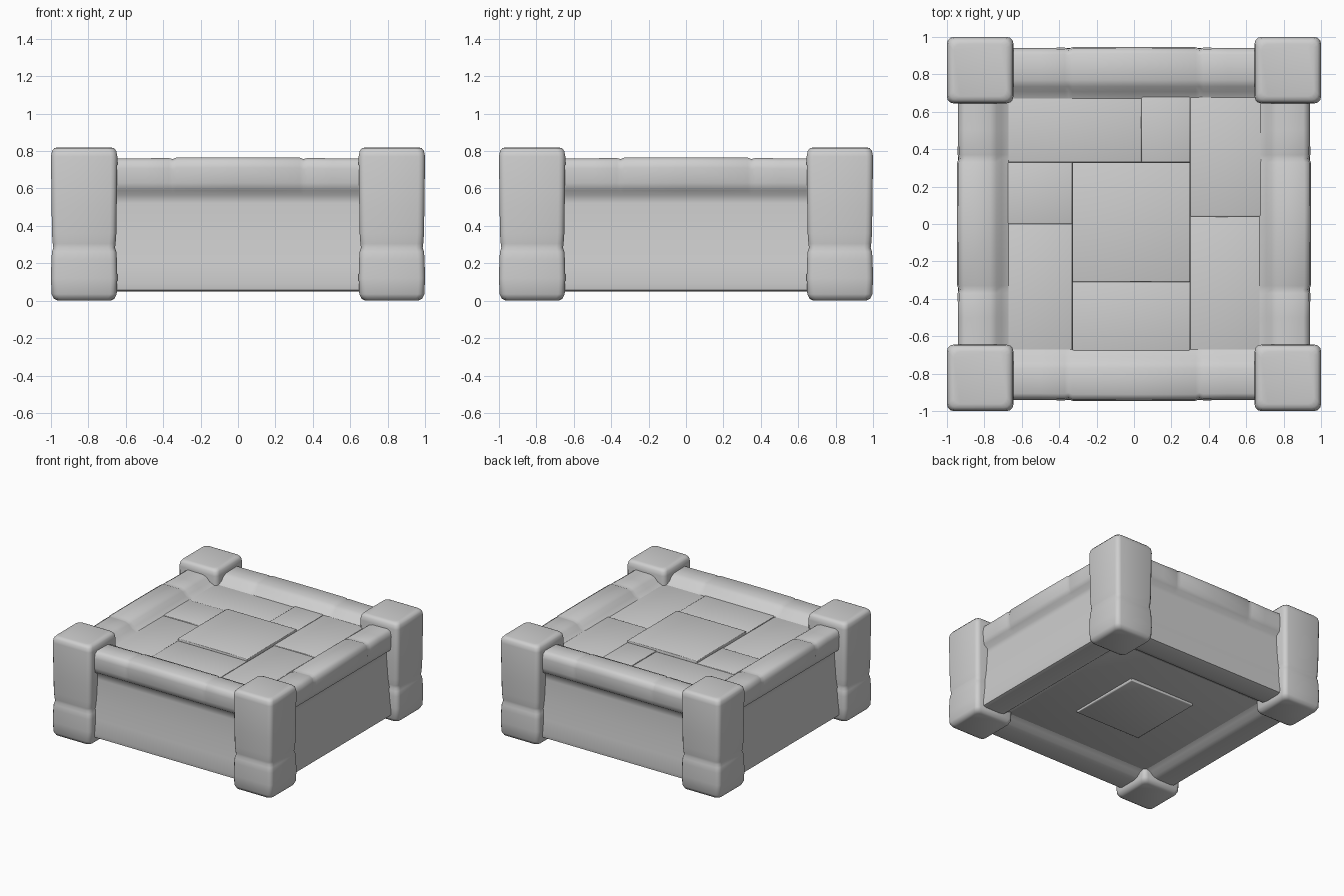
import bpy, bmesh, math

if "Cube" in bpy.data.objects:
    bpy.data.objects.remove(bpy.data.objects["Cube"])

stone = bpy.data.materials.new("grey stone")
stone.diffuse_color = (0.62, 0.62, 0.62, 1)
stone.use_nodes = True
stone.node_tree.nodes["Principled BSDF"].inputs["Base Color"].default_value = stone.diffuse_color


def finish(bm, name, angle=40):
    mesh = bpy.data.meshes.new(name)
    bm.to_mesh(mesh)
    bm.free()
    mesh.materials.append(stone)
    ob = bpy.data.objects.new(name, mesh)
    bpy.context.collection.objects.link(ob)
    bpy.ops.object.select_all(action='DESELECT')
    ob.select_set(True)
    bpy.context.view_layer.objects.active = ob
    bpy.ops.object.shade_smooth_by_angle(angle=math.radians(angle))
    return ob


def loft(rings, name, angle, closed=True):
    """Skin a row of equal-sized rings; closed rings also get end caps."""
    bm = bmesh.new()
    rows = [[bm.verts.new(p) for p in ring] for ring in rings]
    n = len(rows[0])
    for a, b in zip(rows, rows[1:]):
        for i in range(n if closed else n - 1):
            j = (i + 1) % n
            bm.faces.new((a[i], a[j], b[j], b[i]))
    if closed:
        bm.faces.new(rows[0][::-1])
        bm.faces.new(rows[-1])
    return finish(bm, name, angle)


def rounded_square(cx, cy, z, half, radius=0.035, seg=3):
    ring = []
    for k in range(4):
        mid = math.pi / 4 + k * math.pi / 2
        ox = cx + math.copysign(half - radius, math.cos(mid))
        oy = cy + math.copysign(half - radius, math.sin(mid))
        for s in range(seg + 1):
            t = k * math.pi / 2 + s / seg * math.pi / 2
            ring.append((ox + radius * math.cos(t), oy + radius * math.sin(t), z))
    return ring


def slab(name, x0, x1, y0, y1, z0, z1, bevel, open_side):
    """Bevelled stone, left open on its buried side (-1 below, 1 above)."""
    bm = bmesh.new()
    bmesh.ops.create_cube(bm, size=1)
    for v in bm.verts:
        v.co = ((x0 + x1) / 2 + v.co.x * (x1 - x0),
                (y0 + y1) / 2 + v.co.y * (y1 - y0),
                (z0 + z1) / 2 + v.co.z * (z1 - z0))
    bm.normal_update()
    shown = [e for e in bm.edges
             if all(v.co.z * open_side < (z0 + z1) / 2 * open_side for v in e.verts)]
    bmesh.ops.delete(bm, geom=[f for f in bm.faces if f.normal.z * open_side > 0.9],
                     context='FACES_ONLY')
    bmesh.ops.bevel(bm, geom=shown, offset=bevel, segments=2,
                    profile=0.5, affect='EDGES')
    return finish(bm, name, 70)


# Corner pillars: a low foot stone, a worn joint and a tall upper stone
pillar = [(0.0, 0.140), (0.010, 0.162), (0.035, 0.174), (0.12, 0.1775),
          (0.22, 0.175), (0.262, 0.172), (0.283, 0.165), (0.305, 0.168),
          (0.36, 0.172), (0.50, 0.174), (0.77, 0.1775), (0.80, 0.172),
          (0.815, 0.160), (0.82, 0.140)]
for sx, side in ((-1, "left"), (1, "right")):
    for sy, end in ((-1, "front"), (1, "back")):
        loft([rounded_square(sx * 0.8225, sy * 0.8225, z, h) for z, h in pillar],
             f"{end}_{side}_pillar", 60)

# Walls from the underside lip, up the outside, over the rounded coping and
# down to the paving; (distance from centre, height)
section = [(0.67, 0.10), (0.705, 0.085), (0.735, 0.06), (0.78, 0.05),
           (0.91, 0.05), (0.935, 0.058), (0.94, 0.09), (0.925, 0.20),
           (0.908, 0.35), (0.897, 0.52), (0.898, 0.565), (0.93, 0.59),
           (0.943, 0.63), (0.945, 0.71), (0.937, 0.748), (0.91, 0.765),
           (0.77, 0.762), (0.735, 0.748), (0.708, 0.718), (0.67, 0.697)]
# Stations along the wall; the second number is the shrink of the coping there
stations = [(-0.67, 0.004), (-0.50, 0.004), (-0.37, 0.002), (-0.35, 0.008),
            (-0.33, 0.0), (0.0, -0.001), (0.33, 0.0), (0.35, 0.008),
            (0.37, 0.002), (0.50, 0.004), (0.67, 0.004)]
for k, name in enumerate(("front", "right", "back", "left")):
    c, s = round(math.cos(k * math.pi / 2)), round(math.sin(k * math.pi / 2))
    rings = []
    for t, d in stations:
        ring = []
        for r, z in section:
            if z > 0.60:
                r -= d if r > 0.82 else 0
                z -= d if z > 0.70 else 0
            ring.append((t * c + r * s, t * s - r * c, z))
        rings.append(ring[::-1])
    loft(rings, f"{name}_wall", 60, closed=False)

# Paving stones laid in a pinwheel round a raised centre stone
paving = [(-0.70, -0.33, -0.70, 0.00, 0.694), (-0.70, -0.33, 0.00, 0.33, 0.699),
          (-0.33, 0.30, -0.70, -0.31, 0.700), (0.30, 0.70, -0.70, 0.04, 0.695),
          (0.30, 0.70, 0.04, 0.70, 0.700), (-0.70, 0.04, 0.33, 0.70, 0.695),
          (0.04, 0.30, 0.33, 0.70, 0.702), (-0.33, 0.30, -0.31, 0.33, 0.718)]
for i, (x0, x1, y0, y1, z) in enumerate(paving):
    slab(f"paving_stone_{i + 1}", x0, x1, y0, y1, 0.68, z, 0.006, -1)

# Underside panel with its own centre stone
slab("underside_panel", -0.70, 0.70, -0.70, 0.70, 0.10, 0.12, 0.005, 1)
slab("underside_stone", -0.30, 0.30, -0.31, 0.33, 0.08, 0.105, 0.008, 1)
